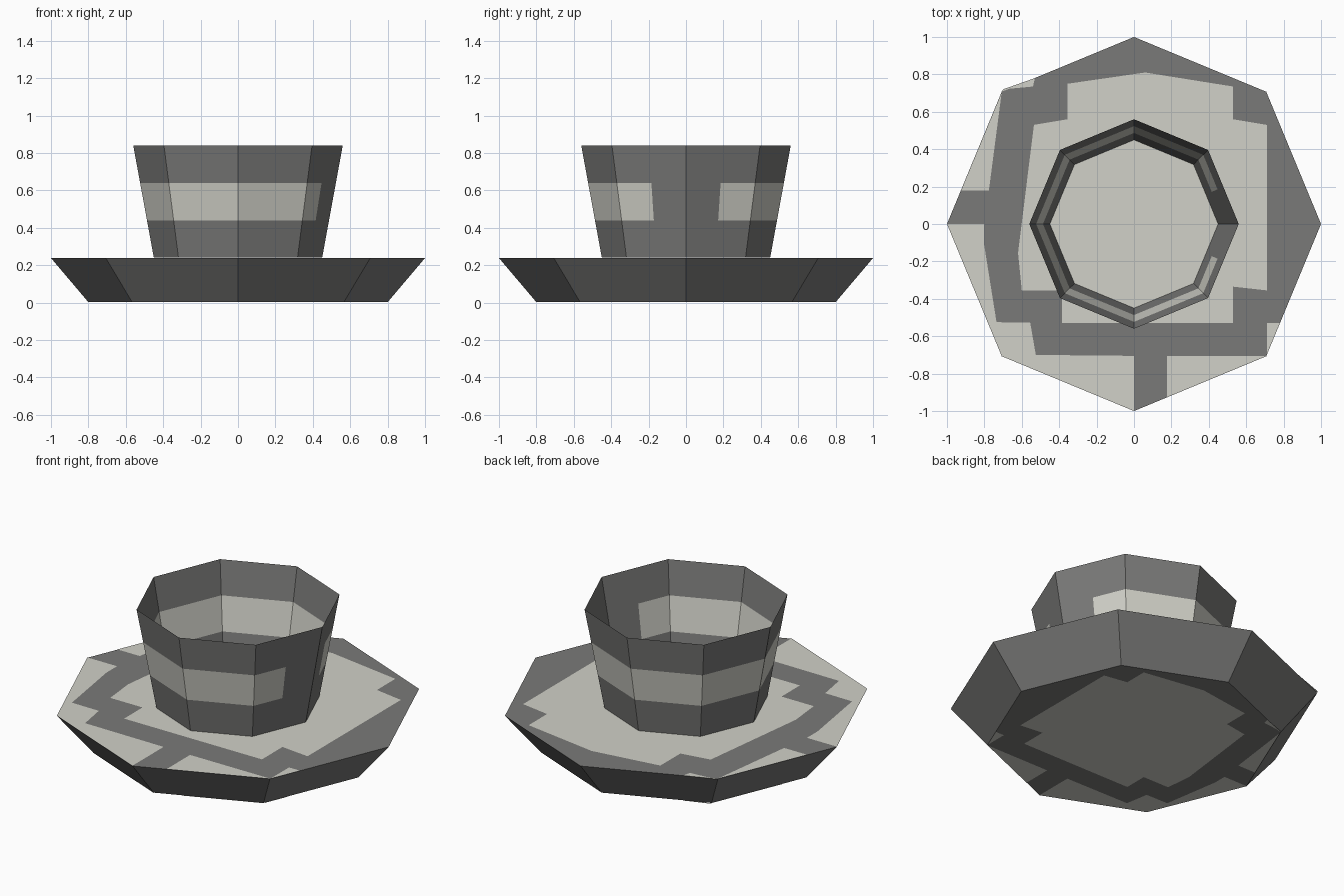
import bpy, bmesh, math

if "Cube" in bpy.data.objects:
    bpy.data.objects.remove(bpy.data.objects["Cube"])


def material(name, rgb):
    m = bpy.data.materials.new(name)
    m.diffuse_color = (*rgb, 1.0)
    m.use_nodes = True
    m.node_tree.nodes["Principled BSDF"].inputs["Base Color"].default_value = m.diffuse_color
    return m


LIGHT = material("light stone", (0.64, 0.64, 0.58))
DARK = material("dark grey", (0.195, 0.195, 0.19))


def finish(bm, name, mats):
    me = bpy.data.meshes.new(name)
    bm.to_mesh(me)
    bm.free()
    for m in mats:
        me.materials.append(m)
    ob = bpy.data.objects.new(name, me)
    bpy.context.collection.objects.link(ob)
    return ob


def octagon(bm, r, z, midpoints=False):
    pts = [(r * math.cos(i * math.pi / 4), r * math.sin(i * math.pi / 4)) for i in range(8)]
    out = []
    for i, p in enumerate(pts):
        out.append(bm.verts.new((*p, z)))
        if midpoints:
            q = pts[(i + 1) % 8]
            out.append(bm.verts.new(((p[0] + q[0]) / 2, (p[1] + q[1]) / 2, z)))
    return out


def bridge(bm, a, b):
    n = len(a)
    return [bm.faces.new((a[i], a[(i + 1) % n], b[(i + 1) % n], b[i])) for i in range(n)]


# Flared octagonal base
bm = bmesh.new()
low, high = octagon(bm, 0.8, 0.002), octagon(bm, 1.0, 0.238)
bridge(bm, low, high)
bm.faces.new(high)
bm.faces.new(low[::-1])
finish(bm, "base", [DARK])

# Light patches painted on the top, repeated smaller underneath
PATCHES = [
    [(-0.355, 0.75), (-0.355, 0.56), (-0.535, 0.53), (-0.62, -0.155), (-0.60, -0.355),
     (-0.385, -0.355), (-0.385, -0.53), (0.53, -0.53), (0.53, -0.335), (0.71, -0.355),
     (0.71, 0.53), (0.53, 0.56), (0.53, 0.735), (0.06, 0.81)],
    [(-0.707, 0.707), (-0.70, 0.72), (-0.54, 0.735), (-0.53, 0.78)],
    [(-0.708, 0.70), (-0.925, 0.178), (-0.776, 0.178)],
    [(-1, 0), (-0.707, -0.707), (0, -1), (0, -0.705), (-0.525, -0.70),
     (-0.555, -0.527), (-0.735, -0.525), (-0.803, -0.1), (-0.803, 0)],
    [(0.177, -0.707), (0.177, -0.926), (0.705, -0.707)],
    [(0.71, -0.53), (0.71, -0.70), (0.78, -0.53)],
]


def patches(name, scale, z, up):
    bm = bmesh.new()
    for pts in PATCHES:
        f = bm.faces.new([bm.verts.new((x * scale, y * scale, z)) for x, y in pts])
        f.normal_update()
        if (f.normal.z > 0) != up:
            f.normal_flip()
    finish(bm, name, [LIGHT])


patches("top_patches", 1.0, 0.24, True)
patches("bottom_patches", 0.8, 0.0, False)

# Open octagonal cup, light middle band with a gap on the right side
bm = bmesh.new()
rings = [octagon(bm, 0.45 + 0.11 * k / 3, 0.24 + 0.2 * k, True) for k in range(4)]
for k in range(3):
    for i, f in enumerate(bridge(bm, rings[k], rings[k + 1])):
        f.material_index = 1 if k == 1 and i not in (0, 15) else 0
finish(bm, "cup", [DARK, LIGHT])
